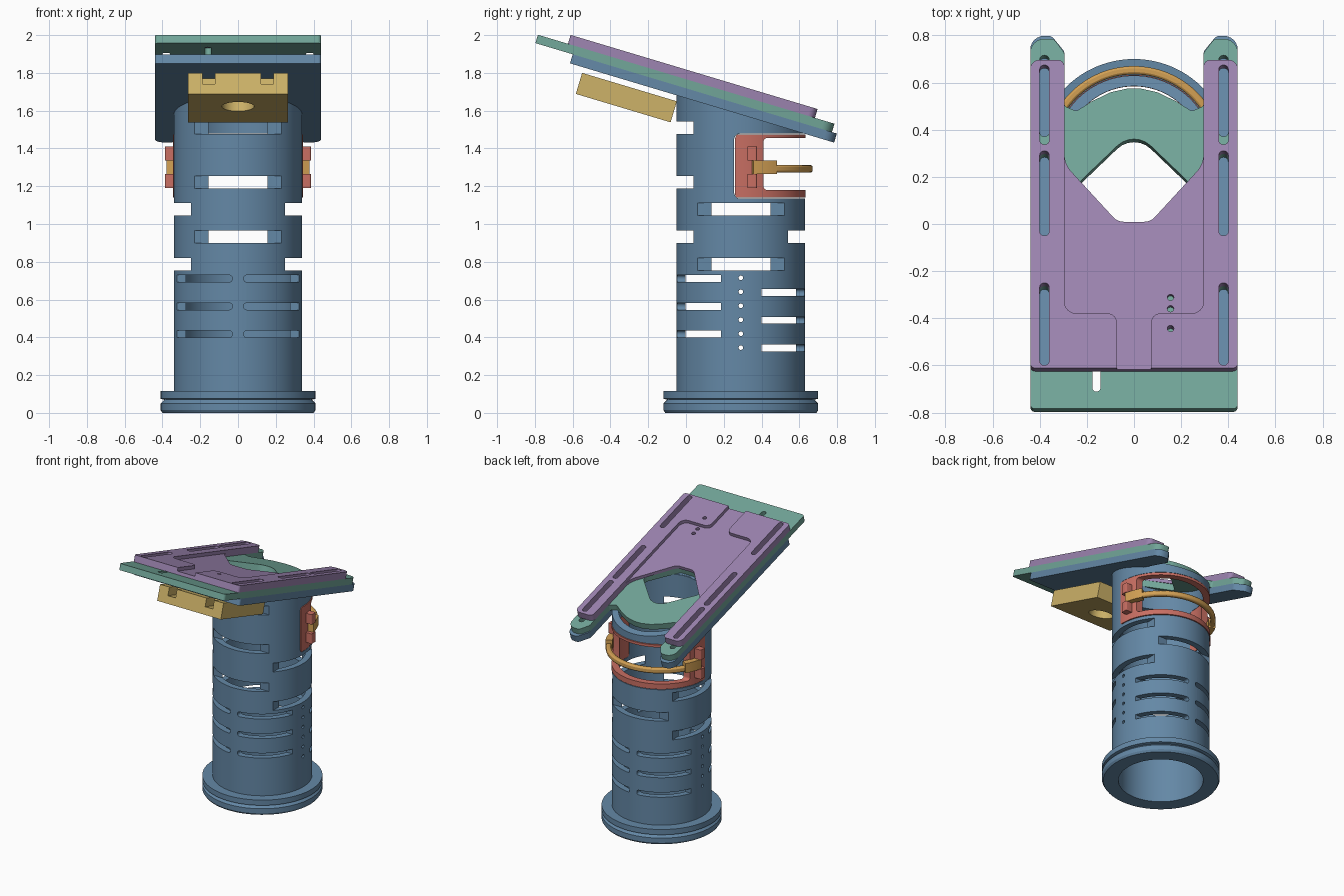
import bpy, bmesh, math
from mathutils import Vector, Matrix

if "Cube" in bpy.data.objects:
    bpy.data.objects.remove(bpy.data.objects["Cube"])

TILT = math.atan(0.3)
TILTED = Matrix.Rotation(-TILT, 4, 'X')
AXIS_Y = 0.29            # tube centre line
R_OUT, R_IN = 0.34, 0.295


def material(name, hexa):
    rgb = [int(hexa[i:i + 2], 16) / 255 for i in (0, 2, 4)]
    col = [((c + 0.055) / 1.055) ** 2.4 for c in rgb] + [1]
    m = bpy.data.materials.new(name)
    m.use_nodes = True
    m.diffuse_color = col
    m.node_tree.nodes["Principled BSDF"].inputs["Base Color"].default_value = col
    return m


BLUE = material("steel blue", "6488A6")
TEAL = material("teal", "72A699")
PURPLE = material("purple", "9C84B0")
GOLD = material("gold", "CDB268")
RED = material("coral red", "C96F63")
ORANGE = material("orange", "D2A054")


def rounded(points):
    """Outline from (u, v[, radius]) corners, with arcs at corners that have a radius."""
    out = []
    for i, p in enumerate(points):
        c = Vector(p[:2])
        if len(p) < 3:
            out.append(c)
            continue
        a = (Vector(points[i - 1][:2]) - c).normalized()
        b = (Vector(points[(i + 1) % len(points)][:2]) - c).normalized()
        half = a.angle(b) / 2
        centre = c + (a + b).normalized() * p[2] / math.sin(half)
        start = c + a * p[2] / math.tan(half) - centre
        turn = b.angle_signed(a)
        sweep = math.copysign(math.pi - 2 * half, turn)
        for k in range(7):
            out.append(centre + Matrix.Rotation(-sweep * k / 6, 2) @ start)
    return out


def prism(bm, points, w0, w1, plane="XY"):
    """Adds an outline extruded from w0 to w1 along the axis left over."""
    place = {"XY": lambda u, v, w: (u, v, w),
             "YZ": lambda u, v, w: (w, u, v),
             "XZ": lambda u, v, w: (u, w, v)}[plane]
    pts = rounded(points)
    low, high = ([bm.verts.new(place(p[0], p[1], w)) for p in pts] for w in (w0, w1))
    faces = [bm.faces.new(low), bm.faces.new(high)]
    for i in range(len(pts)):
        faces.append(bm.faces.new((low[i - 1], low[i], high[i], high[i - 1])))
    bmesh.ops.recalc_face_normals(bm, faces=faces)


def rect(u0, u1, v0, v1, r=0):
    return [(u, v, r) if r else (u, v) for u, v in ((u0, v0), (u1, v0), (u1, v1), (u0, v1))]


def disc(u, v, r, n=24):
    return [(u + r * math.cos(k * math.tau / n), v + r * math.sin(k * math.tau / n)) for k in range(n)]


def sector(r0, r1, a0, a1, n):
    angles = [math.radians(a0 + (a1 - a0) * k / n) for k in range(n + 1)]
    arc = lambda r, aa: [(r * math.cos(a), AXIS_Y + r * math.sin(a)) for a in aa]
    return arc(r1, angles) + arc(r0, angles[::-1])


def symmetric(half):
    """Closes an outline given for the +x side, first to last, by mirroring it."""
    return half + [(-p[0], *p[1:]) for p in reversed(half)]


def build(name, bm, mat=None, matrix=None):
    me = bpy.data.meshes.new(name)
    bm.to_mesh(me)
    bm.free()
    ob = bpy.data.objects.new(name, me)
    bpy.context.collection.objects.link(ob)
    if matrix:
        ob.matrix_world = matrix
    if mat:
        me.materials.append(mat)
    return ob


def solid(name, mat, prisms, matrix=None):
    bm = bmesh.new()
    for args in prisms:
        prism(bm, *args)
    return build(name, bm, mat, matrix)


def cut(ob, prisms, matrix=None, operation='DIFFERENCE'):
    tool = solid("cutter", None, prisms, matrix)
    tool.hide_render = True
    mod = ob.modifiers.new("cut", 'BOOLEAN')
    mod.operation, mod.solver, mod.object = operation, 'EXACT', tool
    bpy.context.view_layer.update()
    bpy.context.view_layer.objects.active = ob
    bpy.ops.object.modifier_apply(modifier=mod.name)
    bpy.data.objects.remove(tool)


def lathe(name, mat, profile, n=96):
    """Closed ring section; a height of None means the slanted top."""
    bm = bmesh.new()
    rings = []
    for k in range(n):
        a = k * math.tau / n
        ring = []
        for r, z in profile:
            y = AXIS_Y + r * math.sin(a)
            top = (1.645 - y * math.sin(TILT)) / math.cos(TILT)
            ring.append(bm.verts.new((r * math.cos(a), y, top if z is None else z)))
        rings.append(ring)
    for k in range(n):
        for j in range(len(profile)):
            bm.faces.new((rings[k - 1][j - 1], rings[k][j - 1], rings[k][j], rings[k - 1][j]))
    bmesh.ops.recalc_face_normals(bm, faces=bm.faces)
    return build(name, bm, mat)


# Tube with flanged base
tube = lathe("tube", BLUE, [(R_IN, 0), (0.40, 0), (0.41, 0.015), (0.41, 0.05), (0.39, 0.07),
                            (0.41, 0.075), (0.41, 0.115), (R_OUT, 0.115), (R_OUT, None), (R_IN, None)])
cuts = [(rect(-1, 1, z - 0.033, z + 0.033), -1, 0.04, "XZ") for z in (1.51, 1.22, 0.932)]
cuts.append((rect(-1, 1, 0.9, 0.965), 0.54, 1, "XZ"))
for side in (-1, 1):
    for z in (1.077, 0.787):
        cuts.append((rect(-1, 1, z - 0.033, z + 0.033), side * 0.25, side, "YZ"))
    for k in range(3):
        ends = sorted((side * 0.03, side * 0.6))
        for z, y0, y1 in ((0.417, -1, 0.185), (0.343, 0.4, 1)):
            z += 0.147 * k
            cuts.append((rect(*ends, z - 0.018, z + 0.018, 0.016), y0, y1, "XZ"))
cuts += [(disc(AXIS_Y, 0.345 + 0.074 * k, 0.012, 12), -1, 1, "YZ") for k in range(6)]
cuts.append((rect(0.255, 0.9, 1.135, 1.478, 0.03), -1, 1, "YZ"))
cut(tube, cuts)

# Window frame around the back opening, with hinge knuckles
frame = lathe("window_frame", RED, [(0.294, 1.14), (0.343, 1.14), (0.343, 1.474), (0.294, 1.474)])
c_shape = [(0.26, 1.13, 0.03), (0.8, 1.13), (0.8, 1.18), (0.41, 1.18, 0.02),
           (0.41, 1.455, 0.02), (0.8, 1.455), (0.8, 1.48), (0.26, 1.48, 0.03)]
cut(frame, [(c_shape, -1, 1, "YZ")], operation='INTERSECT')
for side, word in ((1, "left"), (-1, "right")):
    ends = sorted((side * 0.325, side * 0.386))
    solid("hinge_" + word, RED, [(rect(*ends, 0.325, 0.375, 0.008), z, z + 0.075) for z in (1.19, 1.335)])
    a = 10 if side > 0 else 150
    solid("handle_grip_" + word, ORANGE, [(sector(0.338, 0.385, a, a + 20, 6), 1.264, 1.336)])
handle = solid("handle_hoop", ORANGE, [(sector(0.345, 0.38, 10, 170, 48), 1.272, 1.312)])
bevel = handle.modifiers.new("soft", 'BEVEL')
bevel.width, bevel.segments, bevel.limit_method, bevel.angle_limit = 0.01, 2, 'ANGLE', 1

# Lower plate, fixed to the tube
lower = solid("lower_plate", BLUE, [(symmetric([
    (0.44, -1.12, 0.015), (0.44, 0.34, 0.06), (0.35, 0.34, 0.03),
    (0.295, 0.27, 0.03), (0.295, -0.2)]), 1.596, 1.646)], TILTED)
cut(lower, [(disc(0, AXIS_Y, 0.3, 96), 0, 3)])

# Middle plate with a rounded diamond opening
middle = solid("middle_plate", TEAL, [(symmetric([
    (0.44, -1.326, 0.02), (0.44, 0.313, 0.06), (0.34, 0.313, 0.03), (0.295, 0.25, 0.03),
    (0.295, 0.015, 0.015), (0.245, -0.008, 0.015), (0.18, 0.035, 0.04), (0.1, 0.076, 0.1),
    (0.03, 0.092)]), 1.646, 1.692)], TILTED)
diamond = [(0, -0.09, 0.1), (0.24, -0.33, 0.03), (0.06, -0.515, 0.05), (-0.06, -0.515, 0.05), (-0.24, -0.33, 0.03)]
cuts = [(diamond, 1.6, 1.8), (rect(-0.177, -0.142, -1.25, -1.08, 0.017), 1.6, 1.8)]
for x in (-0.38, 0.38):
    for s0, s1 in ((-1.148, -0.783), (-0.574, -0.198), (-0.12, 0.24)):
        cuts.append((rect(x - 0.02, x + 0.02, s0, s1, 0.019), 1.6, 1.8))
cut(middle, cuts, TILTED)

# Upper plate: thin forked base plus two raised rails
holes = [(rect(x - 0.02, x + 0.02, s0, s1, 0.019), 1.6, 1.8) for x in (-0.38, 0.38)
         for s0, s1 in ((-1.148, -0.783), (-0.574, -0.198), (-0.17, 0.182))]
holes += [(disc(0.155, s, 0.014, 16), 1.6, 1.8) for s in (-0.84, -0.89, -0.985)]
upper = solid("upper_plate", PURPLE, [(symmetric([
    (0.44, -1.16, 0.02), (0.44, 0.205, 0.04), (0.295, 0.205, 0.03), (0.295, -0.25, 0.12),
    (0.07, -0.505, 0.06)]), 1.692, 1.716)], TILTED)
cut(upper, holes, TILTED)
for side, word in ((1, "left"), (-1, "right")):
    rail = [(0.073, -1.16), (0.44, -1.16, 0.02), (0.44, 0.205, 0.04), (0.295, 0.205, 0.03),
            (0.295, -0.918, 0.05), (0.073, -0.918, 0.04)]
    rail = solid("raised_rail_" + word, PURPLE,
                 [([(side * p[0], *p[1:]) for p in rail], 1.716, 1.741)], TILTED)
    cut(rail, [h for h in holes if sum(p[0] for p in h[0]) * side > 0], TILTED)

# Bracket block under the front of the plates
block = solid("bracket_block", GOLD, [(rect(-0.265, 0.265, -1.044, -0.52), 1.45, 1.566)], TILTED)
cuts = [(disc(0, -0.81, 0.085, 40), 1.3, 1.7)]
for x in (-0.155, 0.155):
    cuts.append((rect(x - 0.032, x + 0.032, -1.1, -0.94), 1.505, 1.7))
cut(block, cuts, TILTED)

# Smooth shading with sharp edges
bpy.ops.object.select_all(action='DESELECT')
for ob in bpy.context.collection.objects:
    if ob.type == 'MESH':
        ob.select_set(True)
        bpy.context.view_layer.objects.active = ob
bpy.ops.object.shade_smooth_by_angle(angle=math.radians(30))
